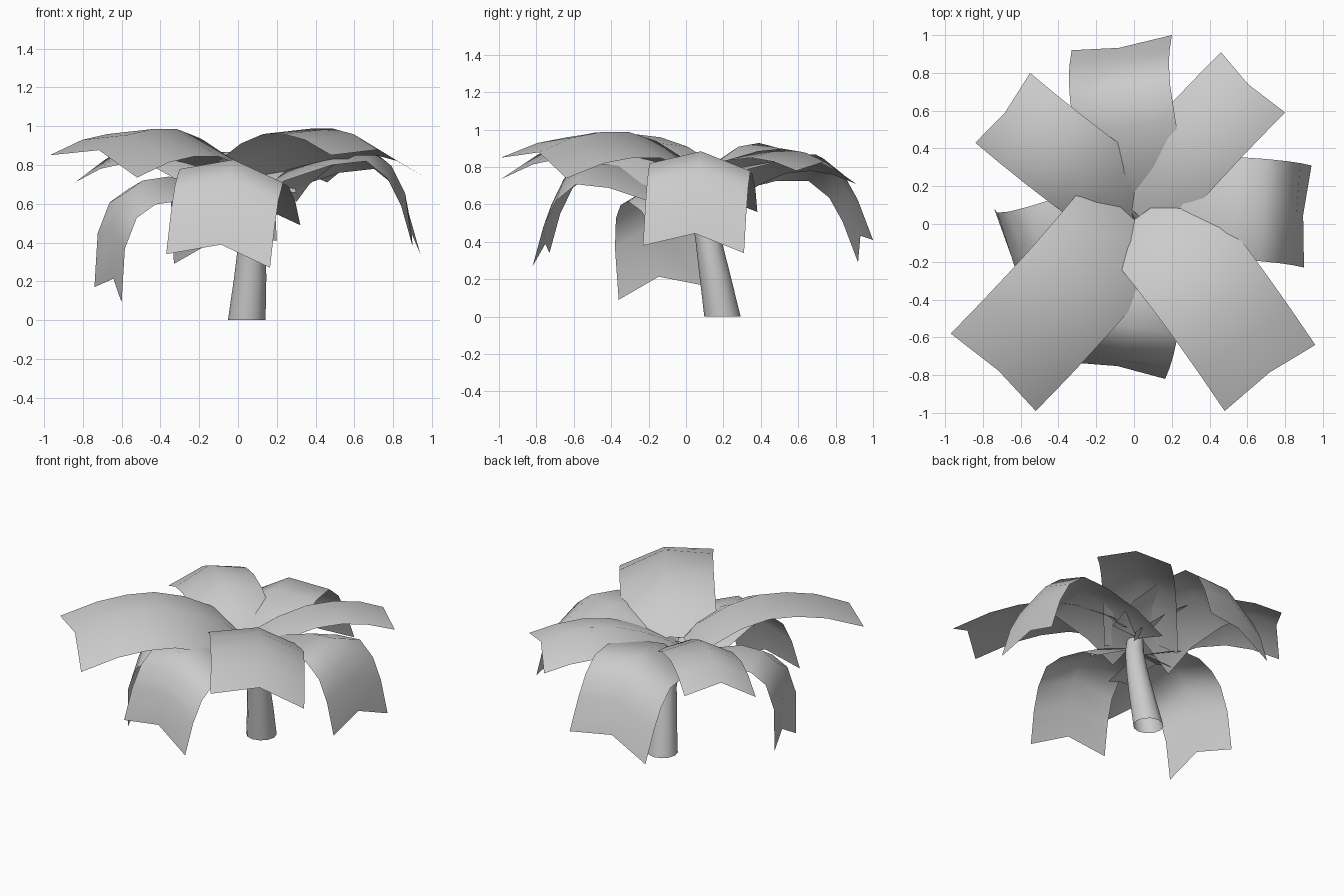
import bpy, math
from mathutils import Vector

if "Cube" in bpy.data.objects:
    bpy.data.objects.remove(bpy.data.objects["Cube"])

def make_mesh(name, verts, faces):
    me = bpy.data.meshes.new(name)
    me.from_pydata([tuple(v) for v in verts], [], faces)
    ob = bpy.data.objects.new(name, me)
    bpy.context.collection.objects.link(ob)
    for o in bpy.context.selected_objects:
        o.select_set(False)
    ob.select_set(True)
    bpy.context.view_layer.objects.active = ob
    bpy.ops.object.shade_smooth_by_angle(angle=math.radians(50))
    return ob

FOLD = 0.085  # height of the centre rib above the leaf edges

def leaf(name, a, b, profile, rise=1.0):
    """Folded strip: a, b are the two tip corners; profile = (distance back, height) from tip."""
    a, b = Vector(a), Vector(b)
    side = (a - b) / 2
    tip = (a + b) / 2
    flat = Vector((side.x, side.y, 0)).normalized()
    fwd = Vector((0, 0, 1)).cross(flat)
    if fwd.dot(tip) < 0:
        fwd = -fwd
    up = side.cross(fwd).normalized()
    if up.z < 0:
        up = -up
    lift = (up + Vector((0, 0, 1))) / 2
    verts, faces = [], []
    for i, (r, h) in enumerate(profile):
        p = tip - fwd * r + lift * h * rise
        notch = 0.025 if i == 0 else 0
        verts += [p + side, p + up * FOLD - fwd * notch, p - side]
    for i in range(len(profile) - 1):
        for j in range(2):
            k = 3 * i + j
            f = (k, k + 1, k + 4, k + 3)
            n = (verts[f[1]] - verts[f[0]]).cross(verts[f[3]] - verts[f[0]])
            outward = up + fwd * 0.7
            faces.append(f if n.dot(outward) > 0 else f[::-1])
    return make_mesh(name, verts, faces)

# Upper crown: four wide, gently arched diagonal leaves
upper = [(0, 0), (.24, .08), (.43, .11), (.61, .11), (.80, .06), (1.0, -.04), (1.10, -.13)]
upper_back = [(0, 0), (.17, .07), (.34, .10), (.52, .08), (.70, .0), (.86, -.11), (.93, -.17)]
leaf("upper_leaf_front_left", (-.97, -.58, .85), (-.52, -.99, .735), upper)
leaf("upper_leaf_front_right", (.48, -.99, .85), (.96, -.64, .74), upper)
leaf("upper_leaf_back_right", (.46, .91, .71), (.80, .59, .78), upper_back, 0.7)
leaf("upper_leaf_back_left", (-.84, .43, .71), (-.55, .80, .78), upper_back)

# Lower crown: four strongly drooping leaves
lower = [(0, 0), (.06, .21), (.13, .35), (.24, .44), (.42, .42), (.66, .34), (.86, .22)]
lower_back = [(0, 0), (.08, .22), (.15, .35), (.26, .44), (.44, .44), (.68, .38), (.86, .25)]
hanging = [(0, 0), (.01, .28), (.07, .44), (.17, .51), (.31, .53), (.52, .48), (.68, .40)]
leaf("lower_leaf_back", (-.33, .92, .29), (.20, 1.0, .41), lower_back)
leaf("lower_leaf_right", (.94, .31, .34), (.90, -.23, .38), lower)
leaf("lower_leaf_front", (-.37, -.73, .34), (.165, -.82, .27), lower)
leaf("lower_leaf_left", (-.74, .08, .17), (-.60, -.36, .09), hanging)

# Trunk: leaning tapered tube
N = 12
path = [(.045, .195, 0, .097), (.063, .155, .22, .083), (.073, .118, .42, .069),
        (.062, .08, .58, .06), (.04, .06, .70, .052)]
verts, faces = [], []
for x, y, z, r in path:
    for i in range(N):
        t = 2 * math.pi * i / N
        verts.append((x + r * math.cos(t), y + r * math.sin(t), z))
for s in range(len(path) - 1):
    for i in range(N):
        j = (i + 1) % N
        faces.append((s * N + i, s * N + j, (s + 1) * N + j, (s + 1) * N + i))
make_mesh("trunk", verts, faces)
